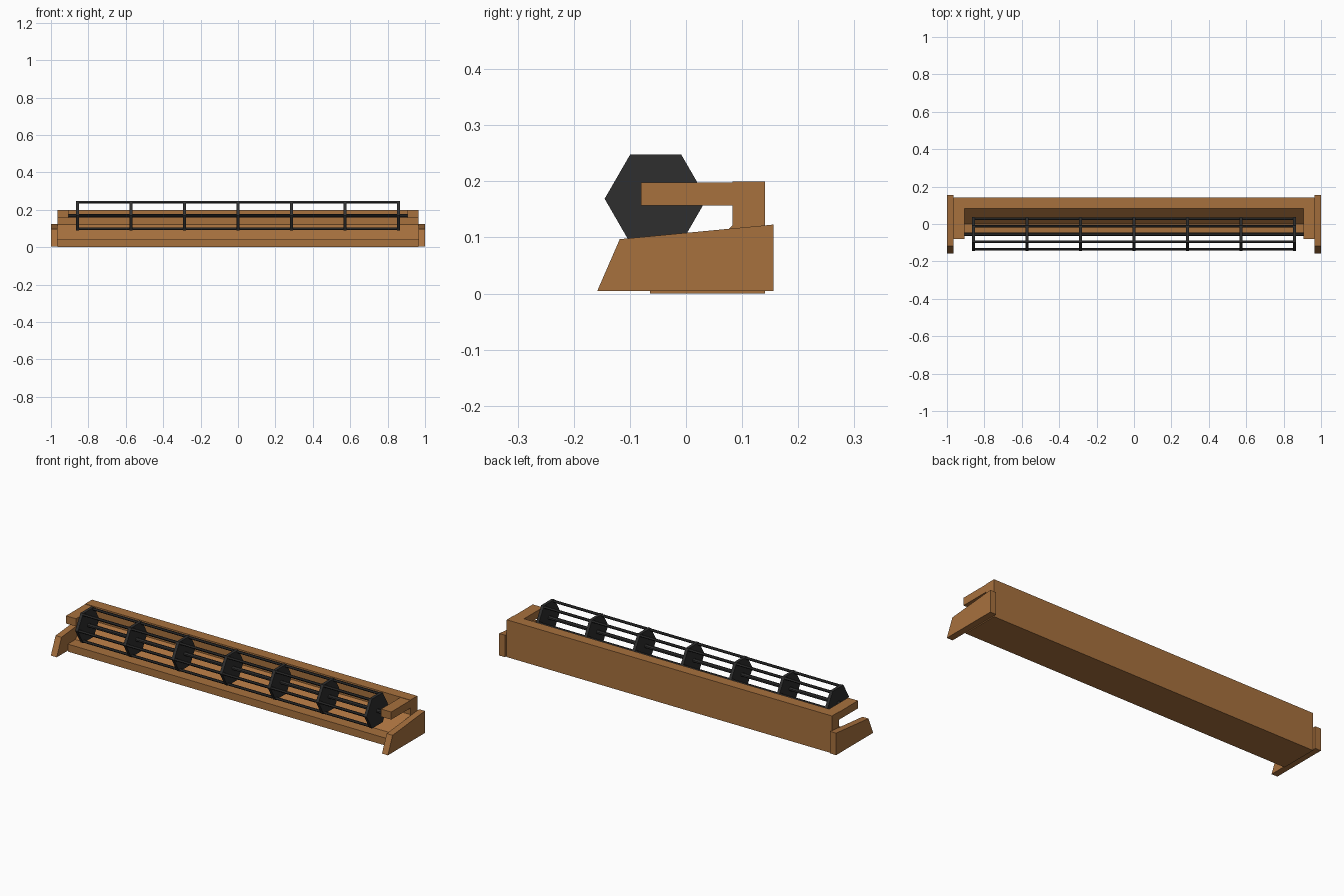
import bpy, bmesh, math
from mathutils import Matrix

if "Cube" in bpy.data.objects:
    bpy.data.objects.remove(bpy.data.objects["Cube"])


def material(name, rgb):
    m = bpy.data.materials.new(name)
    m.diffuse_color = (*rgb, 1)
    m.use_nodes = True
    m.node_tree.nodes["Principled BSDF"].inputs["Base Color"].default_value = m.diffuse_color
    return m


WOOD = material("brown_wood", (0.39, 0.165, 0.048))
METAL = material("dark_metal", (0.028, 0.028, 0.028))


def prism(name, profile, x0, x1, mat):
    """Extrude a (y, z) profile along x."""
    bm = bmesh.new()
    face = bm.faces.new([bm.verts.new((x0, y, z)) for y, z in profile])
    ext = bmesh.ops.extrude_face_region(bm, geom=[face])
    moved = [v for v in ext["geom"] if isinstance(v, bmesh.types.BMVert)]
    bmesh.ops.translate(bm, verts=moved, vec=(x1 - x0, 0, 0))
    bmesh.ops.recalc_face_normals(bm, faces=bm.faces)
    mesh = bpy.data.meshes.new(name)
    bm.to_mesh(mesh)
    bm.free()
    mesh.materials.append(mat)
    ob = bpy.data.objects.new(name, mesh)
    bpy.context.collection.objects.link(ob)
    return ob


def ring(cy, cz, r, n=6, turn=0.0):
    return [(cy + r * math.cos(turn + i * math.tau / n),
             cz + r * math.sin(turn + i * math.tau / n)) for i in range(n)]


# Trough body: front ledge, sloping bed, upright back wall
prism("trough_body", [(-0.064, 0), (-0.064, 0.04), (0.0, 0.04), (0.083, 0.122),
                      (0.083, 0.2), (0.141, 0.2), (0.141, 0)], -0.965, 0.965, WOOD)

# Slanted end plates and the arms holding the reel
plate = [(-0.158, 0.005), (0.156, 0.005), (0.156, 0.123), (-0.118, 0.097)]
arm = [(-0.08, 0.157), (0.09, 0.157), (0.09, 0.198), (-0.08, 0.198)]
for side, s in (("left", -1), ("right", 1)):
    prism(side + "_end_plate", plate, s * 0.965, s * 1.0, WOOD)
    prism(side + "_reel_arm", arm, s * 0.905, s * 0.965, WOOD)

# Reel: axle, seven hexagonal discs, six bars at the corners
CY, CZ = -0.054, 0.169
prism("reel_axle", ring(CY, CZ, 0.01, 8, math.pi / 8), -0.91, 0.91, METAL)
for i in range(7):
    x = -0.857 + i * 0.857 / 3
    prism(f"reel_disc_{i + 1}", ring(CY, CZ, 0.091), x - 0.008, x + 0.008, METAL)
for i, (y, z) in enumerate(ring(CY, CZ, 0.082)):
    prism(f"reel_bar_{i + 1}", ring(y, z, 0.007), -0.857, 0.857, METAL)
